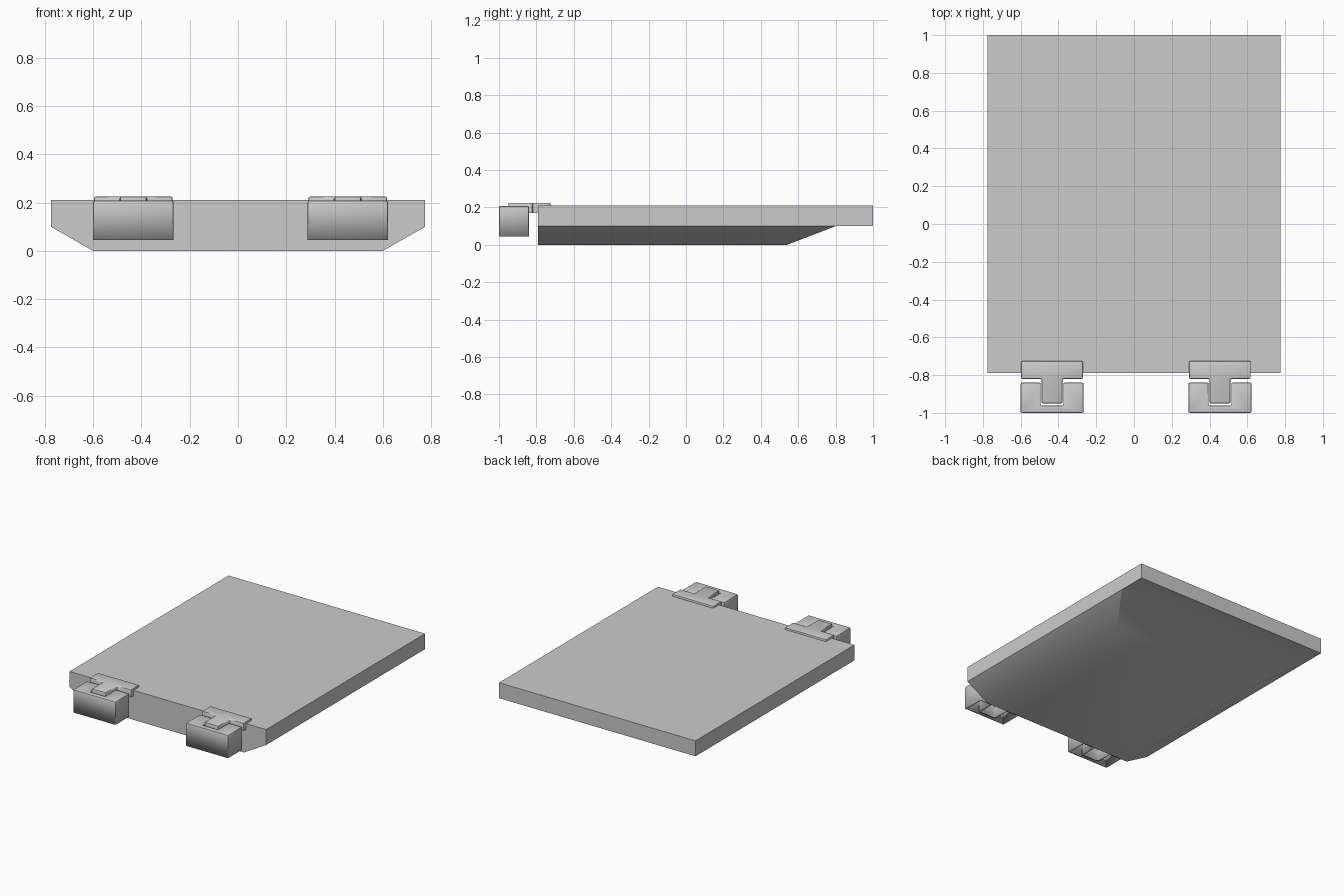
import bpy, bmesh, math

if "Cube" in bpy.data.objects:
    bpy.data.objects.remove(bpy.data.objects["Cube"])

def make(name, build, angle=35):
    bm = bmesh.new()
    build(bm)
    bmesh.ops.recalc_face_normals(bm, faces=bm.faces)
    me = bpy.data.meshes.new(name)
    bm.to_mesh(me)
    bm.free()
    ob = bpy.data.objects.new(name, me)
    bpy.context.collection.objects.link(ob)
    bpy.ops.object.select_all(action='DESELECT')
    ob.select_set(True)
    bpy.context.view_layer.objects.active = ob
    bpy.ops.object.shade_smooth_by_angle(angle=math.radians(angle))
    return ob

def prism(bm, pts, z0, z1, bevel):
    # extrude an outline upward, softening the rim and the upright corners
    face = bm.faces.new([bm.verts.new((x, y, z0)) for x, y in pts])
    ext = bmesh.ops.extrude_face_region(bm, geom=[face])['geom']
    for v in ext:
        if isinstance(v, bmesh.types.BMVert):
            v.co.z = z1
    edges = [e for e in bm.edges if max(v.co.z for v in e.verts) > z1 - 1e-5]
    bmesh.ops.bevel(bm, geom=edges, offset=bevel, segments=2,
                    affect='EDGES', profile=0.5)

# slab with a sloped underside: its profile is flush at the front
def slab(bm):
    W, F, B = 0.775, -0.79, 1.0
    def row(y, z, w):
        return [bm.verts.new((-w, y, z)), bm.verts.new((w, y, z))]
    tf, tb = row(F, 0.21, W), row(B, 0.21, W)
    mf, ms, mb = row(F, 0.1, W), row(0.8, 0.1, W), row(B, 0.1, W)
    lf, lb = row(F, 0.0, 0.6), row(0.54, 0.0, 0.6)
    n = bm.faces.new
    n([tf[0], tf[1], tb[1], tb[0]])
    n([tf[0], tf[1], mf[1], lf[1], lf[0], mf[0]])
    n([tb[0], tb[1], mb[1], mb[0]])
    n([lf[0], lf[1], lb[1], lb[0]])
    n([lb[0], lb[1], ms[1], ms[0]])
    n([ms[0], ms[1], mb[1], mb[0]])
    for i in (0, 1):
        n([tf[i], tb[i], mb[i], ms[i], mf[i]])
        n([lf[i], lb[i], ms[i], mf[i]])

make("slab", slab)

# hollow U-shaped hinge block, open underneath
def hinge_block(cx):
    def build(bm):
        o = [(-.167, -1), (.167, -1), (.167, -.84), (.06, -.84),
             (.06, -.962), (-.06, -.962), (-.06, -.84), (-.167, -.84)]
        prism(bm, [(cx + x, y) for x, y in o], 0.045, 0.208, 0.007)
        bmesh.ops.recalc_face_normals(bm, faces=bm.faces)
        low = [f for f in bm.faces if all(v.co.z < 0.046 for v in f.verts)]
        bmesh.ops.delete(bm, geom=low, context='FACES_ONLY')
    ob = make("hinge_block", build)
    m = ob.modifiers.new("shell", 'SOLIDIFY')
    m.thickness, m.offset = 0.014, -1

# T-shaped tab bridging the slab and the slot
def hinge_tab(cx):
    def build(bm):
        o = [(-.055, -.95), (.055, -.95), (.055, -.82), (.163, -.82),
             (.163, -.725), (-.163, -.725), (-.163, -.82), (-.055, -.82)]
        prism(bm, [(cx + x, y) for x, y in o], 0.17, 0.225, 0.007)
    make("hinge_tab", build)

for cx in (-0.434, 0.455):
    hinge_block(cx)
    hinge_tab(cx)
